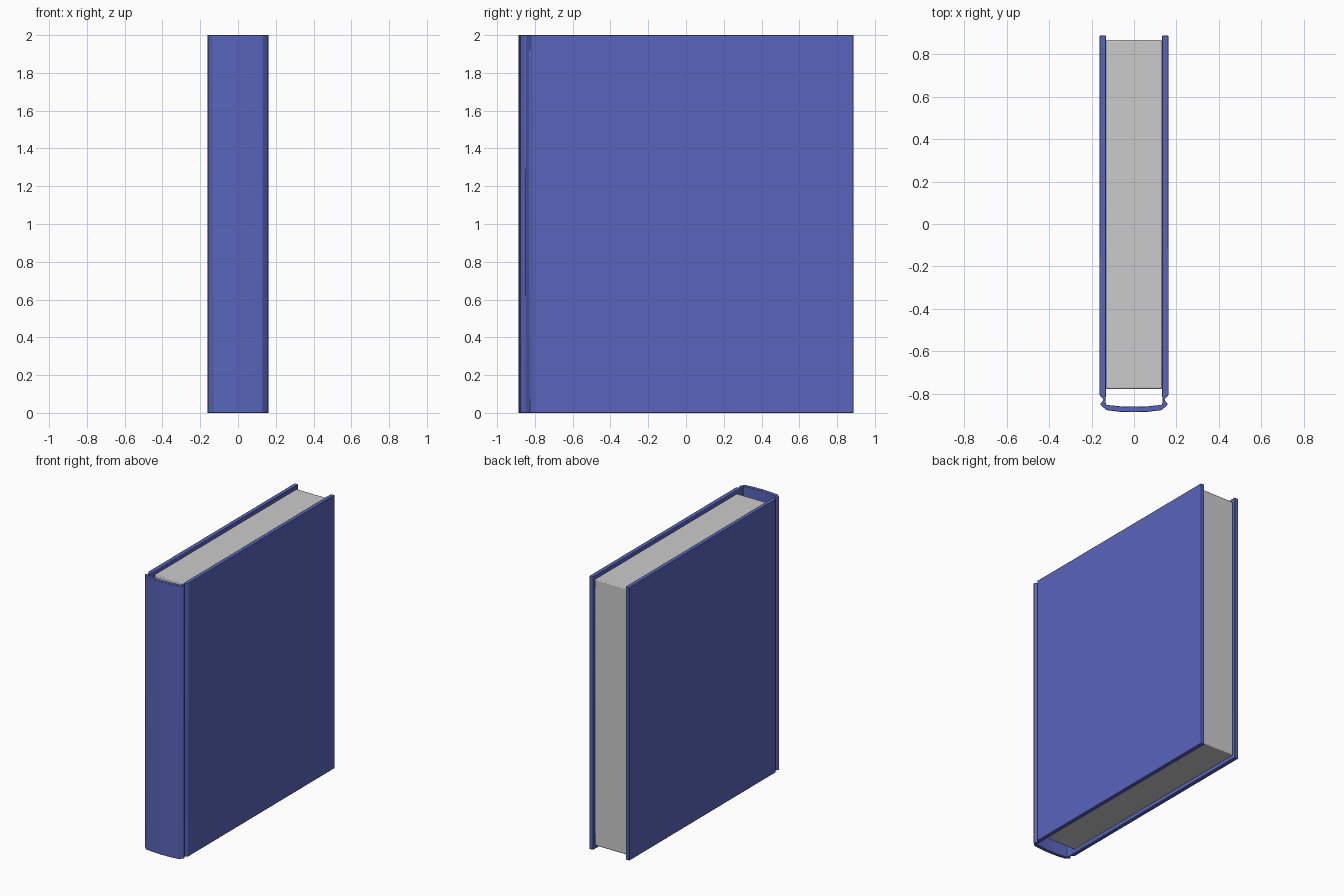
import bpy, bmesh

if "Cube" in bpy.data.objects:
    bpy.data.objects.remove(bpy.data.objects["Cube"])

HEIGHT = 2.0


def extruded(name, outline, z0, z1, bevel):
    """Extrude a closed XY outline upward, soften its edges and shade it."""
    bm = bmesh.new()
    face = bm.faces.new([bm.verts.new((x, y, z0)) for x, y in outline])
    top = bmesh.ops.extrude_face_region(bm, geom=[face])["geom"]
    verts = [g for g in top if isinstance(g, bmesh.types.BMVert)]
    bmesh.ops.translate(bm, verts=verts, vec=(0, 0, z1 - z0))
    bmesh.ops.recalc_face_normals(bm, faces=bm.faces)
    mesh = bpy.data.meshes.new(name)
    bm.to_mesh(mesh)
    bm.free()
    obj = bpy.data.objects.new(name, mesh)
    bpy.context.collection.objects.link(obj)
    bpy.ops.object.select_all(action='DESELECT')
    bpy.context.view_layer.objects.active = obj
    obj.select_set(True)
    bpy.ops.object.shade_smooth_by_angle(angle=0.6)
    mod = obj.modifiers.new("soft_edges", 'BEVEL')
    mod.width = bevel
    mod.segments = 2
    mod.limit_method = 'ANGLE'
    return obj


# Cover: boards, hinge grooves and gently bowed spine as one wrapped profile
outer = [(0.162, 0.887), (0.162, -0.807), (0.143, -0.828), (0.16, -0.85),
         (0.13, -0.877), (0.065, -0.885)]
inner = [(0.065, -0.859), (0.132, -0.852), (0.135, -0.828),
         (0.132, -0.807), (0.132, 0.887)]


def mirror(points):
    return [(-x, y) for x, y in reversed(points)]


outline = outer + [(0, -0.887)] + mirror(outer) + mirror(inner) + [(0, -0.861)] + inner
cover = extruded("cover", outline, 0, HEIGHT, 0.003)
blue = bpy.data.materials.new("cover_blue")
blue.diffuse_color = (0.1, 0.13, 0.5, 1)
blue.use_nodes = True
blue.node_tree.nodes["Principled BSDF"].inputs["Base Color"].default_value = blue.diffuse_color
cover.data.materials.append(blue)

# Page block, set slightly inside the cover
extruded("pages", [(-0.133, -0.777), (0.133, -0.777), (0.133, 0.866), (-0.133, 0.866)],
         0.025, HEIGHT - 0.025, 0.006)
